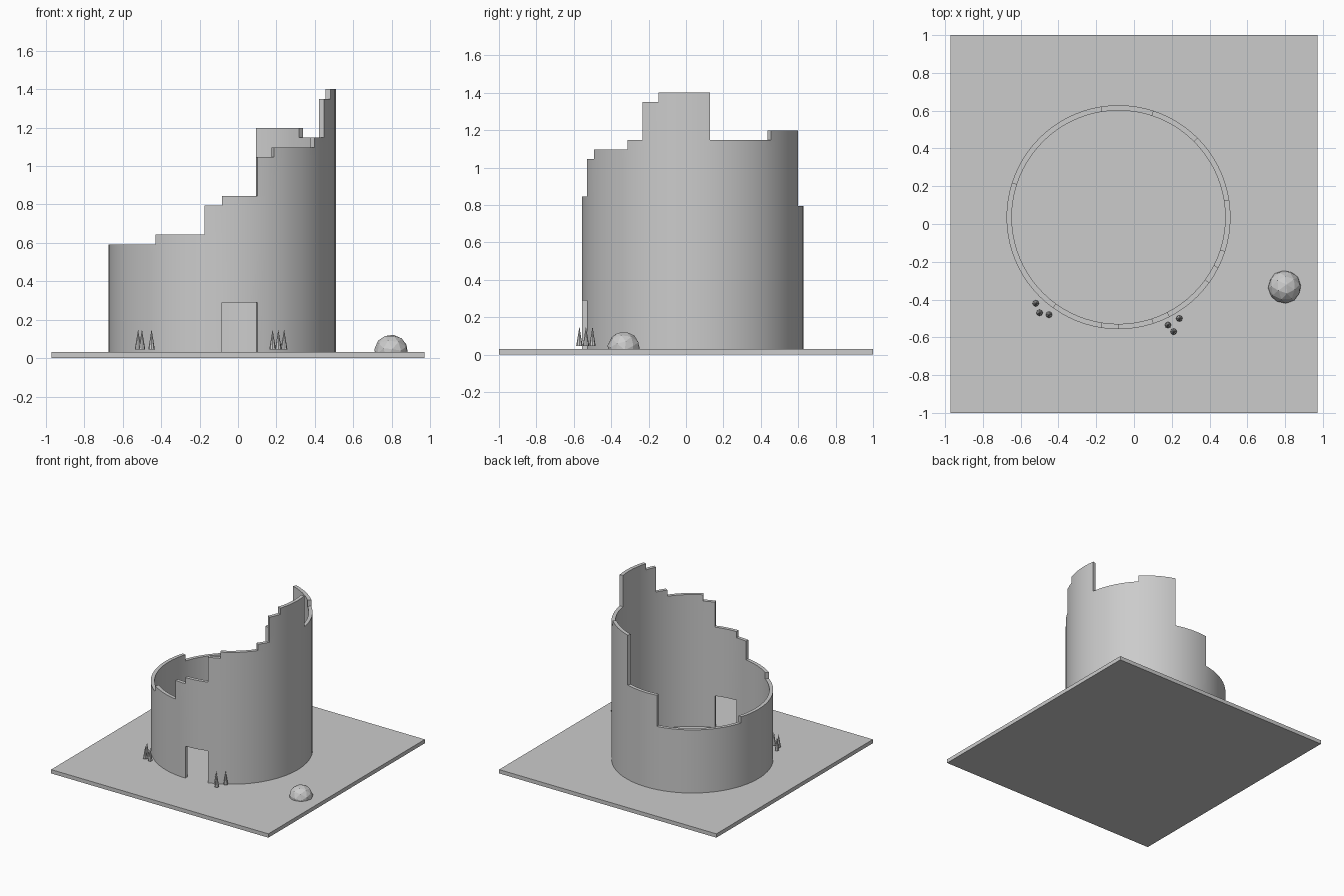
import bpy, bmesh, math
from mathutils import Vector, Matrix

if "Cube" in bpy.data.objects:
    bpy.data.objects.remove(bpy.data.objects["Cube"])

GROUND = 0.031
CX, CY = -0.082, 0.036
R_OUT, R_IN = 0.593, 0.565
STEP = 0.0505
SUB = 2                      # facets per 9 degree brick column
N = 40 * SUB


def finish(bm, name):
    bmesh.ops.recalc_face_normals(bm, faces=bm.faces)
    me = bpy.data.meshes.new(name)
    bm.to_mesh(me)
    bm.free()
    ob = bpy.data.objects.new(name, me)
    bpy.context.collection.objects.link(ob)
    return ob


# Ground slab
bm = bmesh.new()
bmesh.ops.create_cube(bm, size=1, matrix=Matrix.Translation((0, 0, GROUND / 2))
                      @ Matrix.Diagonal((1.944, 2.0, GROUND, 1)))
finish(bm, "ground_slab")

# Ruined tower wall: (end angle, brick rows missing from the peak)
profile = [(9, 0), (45, 5), (72, 4), (99, 12), (162, 17), (234, 16), (261, 15),
           (270, 12), (288, 11), (297, 7), (324, 6), (333, 5), (342, 1), (360, 0)]
DOOR_ROW = 22                # doorway top, in rows below the peak
levels = [GROUND] + [1.4 - STEP * k for k in
                     sorted({m for _, m in profile} | {DOOR_ROW}, reverse=True)]


def solid(i, k):
    if k < 0 or k >= len(levels) - 1:
        return False
    ang = ((i % N) + 0.5) * 360 / N
    mid = (levels[k] + levels[k + 1]) / 2
    missing = next(m for end, m in profile if ang < end)
    if 270 < ang < 288 and mid < 1.4 - STEP * DOOR_ROW:
        return False
    return mid < 1.4 - STEP * missing


def pt(i, r, k):
    a = 2 * math.pi * i / N
    return (CX + r * math.cos(a), CY + r * math.sin(a), levels[k])


bm = bmesh.new()


def quad(*pts):
    bm.faces.new([bm.verts.new(p) for p in pts])


for i in range(N):
    for k in range(len(levels) - 1):
        if not solid(i, k):
            continue
        for r in (R_OUT, R_IN):
            quad(pt(i, r, k), pt(i + 1, r, k), pt(i + 1, r, k + 1), pt(i, r, k + 1))
        for dk, lv in ((-1, k), (1, k + 1)):
            if not solid(i, k + dk):
                quad(pt(i, R_OUT, lv), pt(i + 1, R_OUT, lv), pt(i + 1, R_IN, lv), pt(i, R_IN, lv))
        for di, e in ((-1, i), (1, i + 1)):
            if not solid(i + di, k):
                quad(pt(e, R_OUT, k), pt(e, R_IN, k), pt(e, R_IN, k + 1), pt(e, R_OUT, k + 1))
bmesh.ops.remove_doubles(bm, verts=bm.verts, dist=1e-5)
wall = finish(bm, "ruined_tower_wall")
bpy.context.view_layer.objects.active = wall
wall.select_set(True)
bpy.ops.object.shade_smooth_by_angle(angle=math.radians(30))
wall.select_set(False)

# Boulder: low-poly dome cut flat at the ground
bm = bmesh.new()
bmesh.ops.create_icosphere(bm, subdivisions=2, radius=0.088,
                           matrix=Matrix.Translation((0.797, -0.333, 0.035))
                           @ Matrix.Rotation(math.radians(20), 4, 'Z')
                           @ Matrix.Rotation(math.radians(25), 4, 'X'))
cut = bmesh.ops.bisect_plane(bm, geom=bm.verts[:] + bm.edges[:] + bm.faces[:],
                             plane_co=Vector((0, 0, GROUND)), plane_no=Vector((0, 0, 1)),
                             clear_inner=True)
bmesh.ops.holes_fill(bm, edges=[g for g in cut["geom_cut"] if isinstance(g, bmesh.types.BMEdge)])
finish(bm, "boulder")

# Grass spikes in two tufts
spikes = [(-0.52, -0.42), (-0.50, -0.47), (-0.45, -0.48),
          (0.18, -0.535), (0.24, -0.50), (0.21, -0.57)]
for n, (x, y) in enumerate(spikes):
    bm = bmesh.new()
    bmesh.ops.create_cone(bm, cap_ends=True, segments=8, radius1=0.017, radius2=0, depth=0.104,
                          matrix=Matrix.Translation((x, y, 0.098)))
    bmesh.ops.remove_doubles(bm, verts=bm.verts, dist=1e-5)
    finish(bm, f"grass_spike_{n + 1}")
